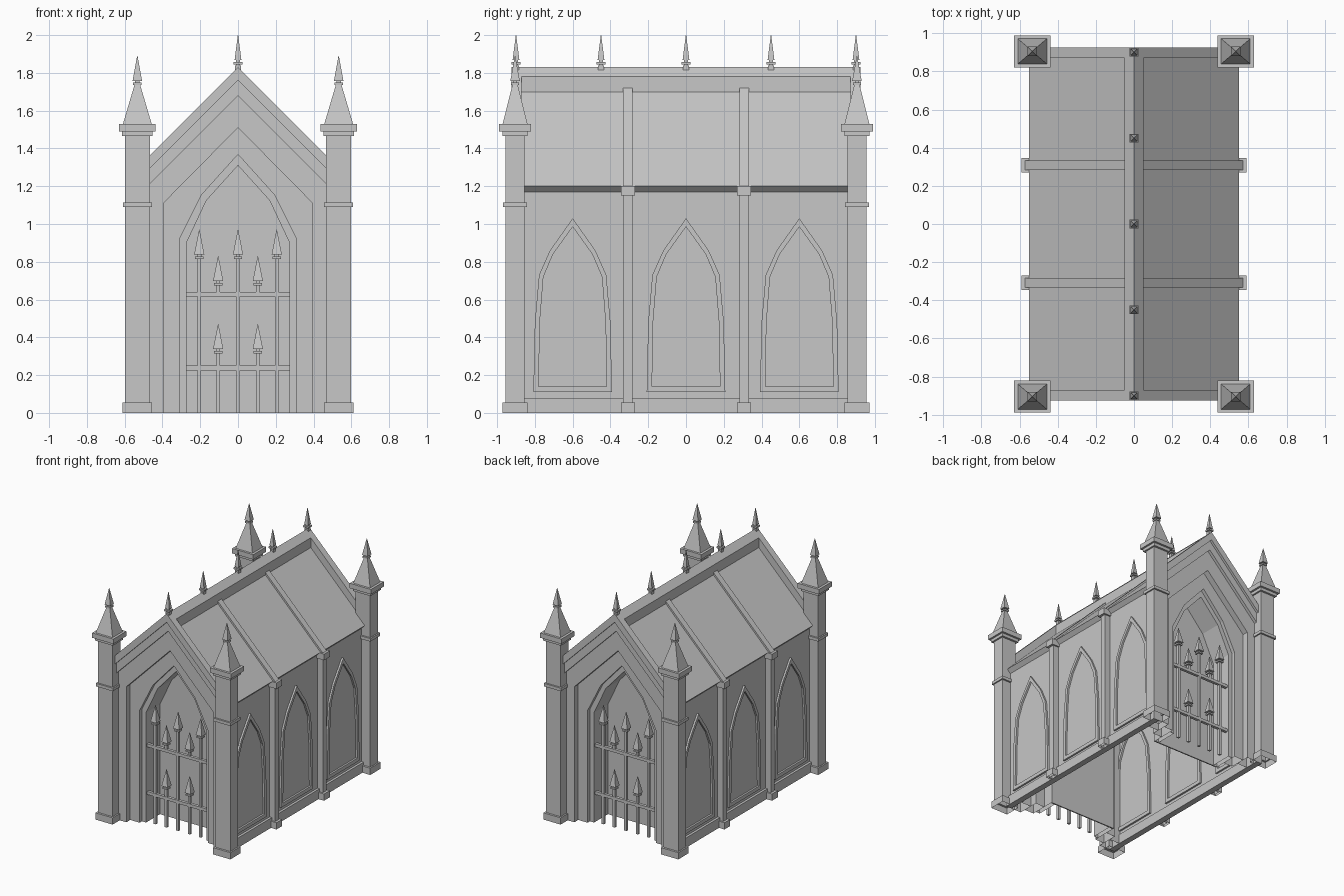
import bpy, bmesh

cube = bpy.data.objects.get("Cube")
if cube:
    bpy.data.objects.remove(cube, do_unlink=True)

GREY = (0.57, 0.57, 0.57, 1)
stone = bpy.data.materials.new("grey stone")
stone.use_nodes = True
stone.diffuse_color = GREY
stone.node_tree.nodes["Principled BSDF"].inputs["Base Color"].default_value = GREY


def finish(name, bm):
    bmesh.ops.recalc_face_normals(bm, faces=bm.faces)
    mesh = bpy.data.meshes.new(name)
    bm.to_mesh(mesh)
    bm.free()
    mesh.materials.append(stone)
    obj = bpy.data.objects.new(name, mesh)
    bpy.context.collection.objects.link(obj)


def stack(name, x, y, levels, bottom=True):
    """Square tower: each level is (z, half x, half y)."""
    bm = bmesh.new()
    loops = [[bm.verts.new((x + sx * hx, y + sy * hy, z))
              for sx, sy in ((-1, -1), (1, -1), (1, 1), (-1, 1))] for z, hx, hy in levels]
    if bottom:
        bm.faces.new(loops[0])
    bm.faces.new(loops[-1])
    for a, b in zip(loops, loops[1:]):
        for i in range(4):
            j = (i + 1) % 4
            bm.faces.new((a[i], a[j], b[j], b[i]))
    finish(name, bm)


def box(name, x0, x1, y0, y1, z0, z1, bottom=True):
    hx, hy = abs(x1 - x0) / 2, abs(y1 - y0) / 2
    stack(name, (x0 + x1) / 2, (y0 + y1) / 2, [(z0, hx, hy), (z1, hx, hy)], bottom)


def place(axis, u, z, d):
    return (d, u, z) if axis == "x" else (u, d, z)


def plate(name, outline, axis, d0, d1):
    """Solid plate of the given outline, pushed along the axis."""
    bm = bmesh.new()
    a, b = [[bm.verts.new(place(axis, u, z, d)) for u, z in outline] for d in (d0, d1)]
    bm.faces.new(a)
    bm.faces.new(b)
    for i in range(len(a)):
        j = (i + 1) % len(a)
        bm.faces.new((a[i], a[j], b[j], b[i]))
    finish(name, bm)


def band(name, outer, inner, axis, d0, d1, closed=False, capped=True):
    """Frame between two outlines with equal point counts."""
    bm = bmesh.new()
    rows = [[bm.verts.new(place(axis, u, z, d)) for u, z in line]
            for line, d in ((outer, d0), (outer, d1), (inner, d1), (inner, d0))]
    n = len(outer)
    for i in range(n if closed else n - 1):
        j = (i + 1) % n
        for k in range(4):
            p, q = rows[k], rows[(k + 1) % 4]
            bm.faces.new((p[i], p[j], q[j], q[i]))
    if capped and not closed:
        for end in (0, -1):
            bm.faces.new([r[end] for r in rows])
    finish(name, bm)


def mirrored(half, shift=0.0):
    """Half outline ending on the centre line, made whole."""
    return [(shift - u, z) for u, z in half] + [(shift + u, z) for u, z in half[-2::-1]]


def spear(name, x, y, tip, foot, w, collar):
    """Spike with a collar on a thin square shaft."""
    shape = [(foot, .01), (tip - .155, .01), (tip - .155, collar), (tip - .142, collar),
             (tip - .142, .011), (tip - .132, .011), (tip - .132, w), (tip, .001)]
    stack(name, x, y, [(z, h, h) for z, h in shape])


def name_of(part, sx, sy):
    return f"{part}_{'back' if sy > 0 else 'front'}_{'left' if sx > 0 else 'right'}"


# Corner posts with foot, ring, cap, spire and finial
POST = [(0, .078, .067), (.055, .078, .067), (.055, .066, .05), (1.09, .066, .05),
        (1.09, .077, .064), (1.115, .077, .064), (1.115, .066, .05), (1.465, .066, .05),
        (1.465, .08, .067), (1.49, .08, .067), (1.49, .096, .084), (1.53, .096, .084),
        (1.53, .076, .066), (1.74, .014, .013)]
for sx in (-1, 1):
    for sy in (-1, 1):
        stack(name_of("corner_post", sx, sy), sx * .533, sy * .905, POST, bottom=False)
        spear(name_of("post_finial", sx, sy), sx * .533, sy * .905, 1.89, 1.72, .025, .022)

# Roof slopes, ridge cap, roof ribs and ridge finials
band("roof", [(-.55, 1.2), (0, 1.75), (.55, 1.2)],
     [(-.52, 1.17), (0, 1.69), (.52, 1.17)], "y", -.88, .88)
band("ridge_cap", [(-.05, 1.78), (0, 1.83), (.05, 1.78)],
     [(-.05, 1.69), (0, 1.74), (.05, 1.69)], "y", -.88, .88)
for y in (-.308, .308):
    band("roof_rib", [(-.57, 1.2), (0, 1.77), (.57, 1.2)],
         [(-.55, 1.18), (0, 1.73), (.55, 1.18)], "y", y - .025, y + .025)
for y in (-.9, -.45, 0, .45, .9):
    spear("ridge_finial", 0, y, 2.0, 1.8, .018, .023)
    box("ridge_finial_foot", -.015, .015, y - .015, y + .015, 1.81, 1.838)

# Side walls, plinths, buttresses and pointed windows
WINDOW_OUT = [(.208, .11), (.2, .48), (.178, .73), (.12, .86), (0, 1.03)]
WINDOW_IN = [(.18, .14), (.174, .48), (.155, .72), (.104, .84), (0, .985)]
for s in (-1, 1):
    side = "left" if s > 0 else "right"
    box(f"{side}_wall", s * .50, s * .52, -.88, .88, 0, 1.2)
    box(f"{side}_plinth", s * .49, s * .54, -.88, .88, 0, .08)
    for y in (-.308, .308):
        box(f"{side}_buttress", s * .51, s * .57, y - .025, y + .025, 0, 1.17, False)
        box(f"{side}_buttress_foot", s * .5, s * .59, y - .037, y + .037, 0, .055, False)
        box(f"{side}_buttress_cap", s * .5, s * .59, y - .037, y + .037, 1.15, 1.2)
    for y in (-.6, 0, .6):
        band(f"{side}_window_frame", mirrored(WINDOW_OUT, y), mirrored(WINDOW_IN, y),
             "x", s * .485, s * .535, closed=True)

# End gables: stepped wall, deep pointed doorway, coping and gate
GABLE = mirrored([(.5, 0), (.5, 1.2), (0, 1.7)])
PORTAL = mirrored([(.395, 0), (.395, 1.11), (0, 1.51)])
PORTAL_FINE = mirrored([(.395, 0), (.395, 1.11), (.26, 1.247), (.13, 1.38), (0, 1.51)])
ARCH_OUT = mirrored([(.31, 0), (.31, .92), (.192, 1.155), (.096, 1.262), (0, 1.368)])
ARCH_IN = mirrored([(.273, 0), (.273, .9), (.167, 1.125), (.083, 1.218), (0, 1.31)])


def chevron(apex):
    return [(-.5, apex - .5), (0, apex), (.5, apex - .5)]


for s in (-1, 1):
    end = "back" if s > 0 else "front"
    band(f"{end}_gable_wall", GABLE, PORTAL, "y", s * .76, s * .88, capped=False)
    band(f"{end}_portal_wall", PORTAL_FINE, ARCH_OUT, "y", s * .70, s * .83, capped=False)
    band(f"{end}_door_arch", ARCH_OUT, ARCH_IN, "y", s * .62, s * .80, capped=False)
    plate(f"{end}_door_backing", ARCH_OUT, "y", s * .61, s * .62)
    band(f"{end}_coping", chevron(1.83), chevron(1.76), "y", s * .87, s * .925)
    band(f"{end}_coping_lower", chevron(1.76), chevron(1.68), "y", s * .87, s * .905)
    gate_y = s * .775
    for z in (.225, .615):
        box(f"{end}_gate_rail", -.275, .275, gate_y - .012, gate_y + .012, z, z + .025)
    for x in (-.205, 0, .205):
        spear(f"{end}_gate_bar", x, gate_y, .97, 0, .027, .022)
    for x in (-.105, .105):
        spear(f"{end}_gate_short_bar", x, gate_y, .47, 0, .027, .022)
        spear(f"{end}_gate_upper_spike", x, gate_y, .83, .62, .027, .022)
